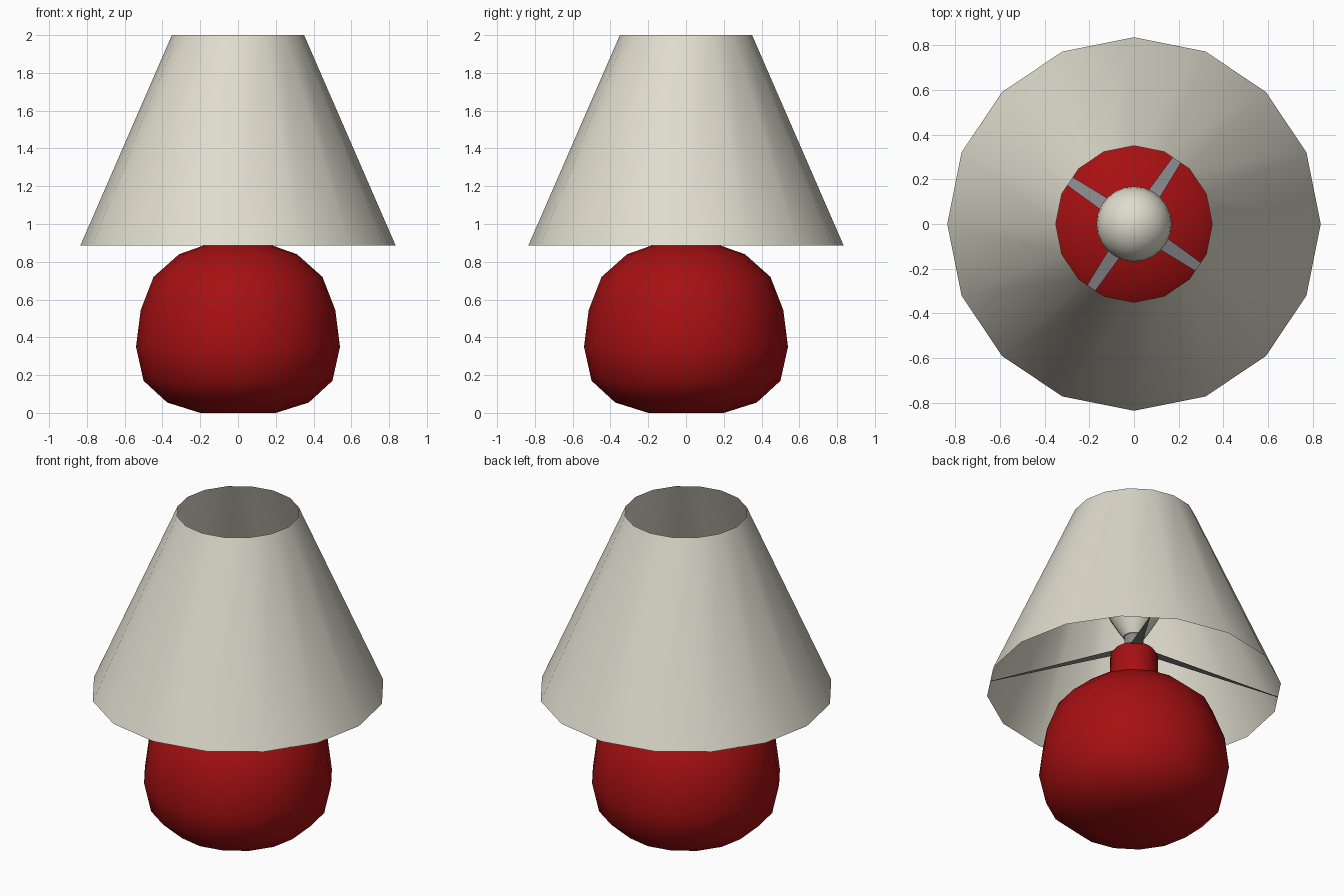
import bpy, bmesh
from math import cos, sin, pi, radians

if "Cube" in bpy.data.objects:
    bpy.data.objects.remove(bpy.data.objects["Cube"])


def material(name, rgb):
    m = bpy.data.materials.new(name)
    m.diffuse_color = (*rgb, 1)
    m.use_nodes = True
    m.node_tree.nodes["Principled BSDF"].inputs["Base Color"].default_value = m.diffuse_color
    return m


RED = material("red glaze", (0.38, 0.005, 0.006))
CREAM = material("cream", (0.74, 0.72, 0.61))
GREY = material("grey metal", (0.25, 0.25, 0.26))


def finish(name, bm, mat, angle=50):
    me = bpy.data.meshes.new(name)
    bm.to_mesh(me)
    bm.free()
    ob = bpy.data.objects.new(name, me)
    bpy.context.collection.objects.link(ob)
    me.materials.append(mat)
    bpy.ops.object.select_all(action='DESELECT')
    ob.select_set(True)
    bpy.context.view_layer.objects.active = ob
    bpy.ops.object.shade_smooth_by_angle(angle=radians(angle))
    return ob


def lathe(name, profile, mat, sides=16, angle=50):
    """Revolve (radius, z) points, listed bottom to top; radius 0 makes a pole."""
    bm = bmesh.new()
    rings = []
    for r, z in profile:
        n = sides if r > 0 else 1
        rings.append([bm.verts.new((r * cos(2 * pi * i / sides),
                                    r * sin(2 * pi * i / sides), z)) for i in range(n)])
    for a, b in zip(rings, rings[1:]):
        for i in range(sides):
            j = (i + 1) % sides
            quad = [a[i % len(a)], a[j % len(a)], b[j % len(b)], b[i % len(b)]]
            bm.faces.new(list(dict.fromkeys(quad)))
    return finish(name, bm, mat, angle)


# Round pot with its neck
lathe("lamp_base", [(0, 0), (0.2, 0), (0.375, 0.055), (0.5, 0.17), (0.54, 0.35),
                    (0.515, 0.545), (0.447, 0.72), (0.312, 0.84), (0.185, 0.885),
                    (0.135, 0.9), (0.135, 1.1), (0.115, 1.13), (0, 1.14)], RED)

# Open conical shade
lathe("shade", [(0.835, 0.885), (0.35, 2.0)], CREAM)

# Socket and bulb
lathe("socket", [(0.055, 1.12), (0.055, 1.26), (0, 1.26)], GREY)
ball = [(0.168 * cos(radians(a)), 1.45 + 0.168 * sin(radians(a)))
        for a in range(-30, 90, 15)]
lathe("bulb", [(0, 1.22), (0.06, 1.225), (0.09, 1.27)] + ball + [(0, 1.618)], CREAM, 24)

# Four tapering flat struts from the neck to the shade rim
for k in range(4):
    t = radians(56.25 + 90 * k)
    bm = bmesh.new()
    pts = [(0.11, -0.032, 1.12), (0.818, -0.003, 0.888),
           (0.818, 0.003, 0.888), (0.11, 0.032, 1.12)]
    bm.faces.new([bm.verts.new((x * cos(t) - y * sin(t), x * sin(t) + y * cos(t), z))
                  for x, y, z in pts])
    finish(f"strut_{k + 1}", bm, GREY)
